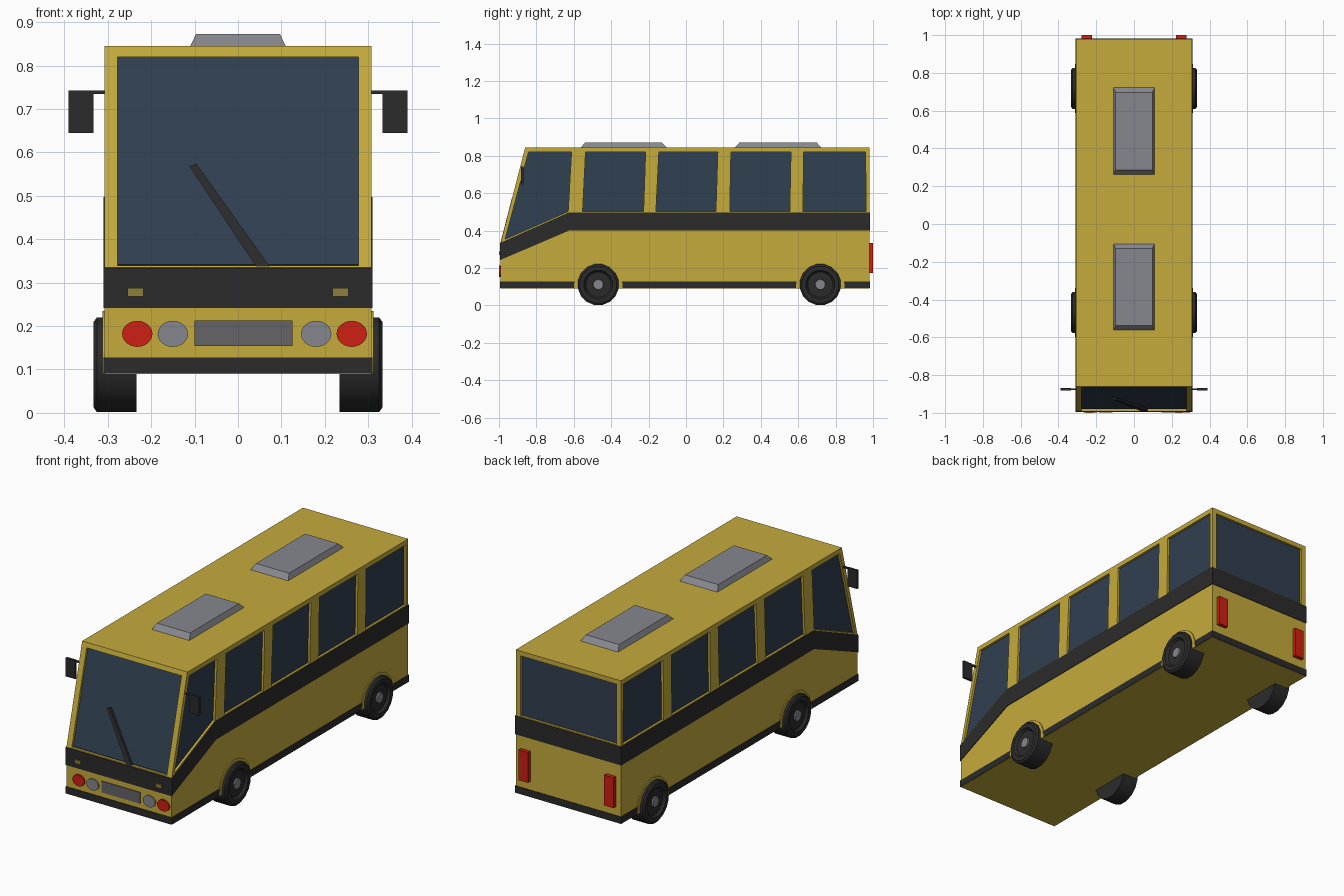
import bpy, bmesh, math
from mathutils import Matrix

if "Cube" in bpy.data.objects:
    bpy.data.objects.remove(bpy.data.objects["Cube"])


def material(name, r, g, b):
    m = bpy.data.materials.new(name)
    m.diffuse_color = (r, g, b, 1)
    m.use_nodes = True
    m.node_tree.nodes["Principled BSDF"].inputs["Base Color"].default_value = m.diffuse_color
    return m


YELLOW = material("yellow_paint", 0.56, 0.41, 0.045)
BLACK = material("black_trim", 0.024, 0.024, 0.024)
GLASS = material("dark_blue_glass", 0.03, 0.05, 0.082)
GREY = material("light_grey", 0.24, 0.245, 0.27)
RED = material("red_lamp", 0.62, 0.014, 0.006)
AMBER = material("dull_amber", 0.27, 0.21, 0.045)
GRILLE = material("grille_grey", 0.13, 0.125, 0.135)


def finish(name, bm, mat):
    bmesh.ops.recalc_face_normals(bm, faces=bm.faces)
    me = bpy.data.meshes.new(name)
    bm.to_mesh(me)
    bm.free()
    me.materials.append(mat)
    ob = bpy.data.objects.new(name, me)
    bpy.context.collection.objects.link(ob)
    return ob


def loft(name, ring_a, ring_b, mat):
    """Closed solid between two matching rings of points."""
    bm = bmesh.new()
    a = [bm.verts.new(p) for p in ring_a]
    b = [bm.verts.new(p) for p in ring_b]
    n = len(a)
    bm.faces.new(a)
    bm.faces.new(b[::-1])
    for i in range(n):
        j = (i + 1) % n
        bm.faces.new((a[i], b[i], b[j], a[j]))
    return finish(name, bm, mat)


def prism(name, yz, x0, x1, mat):
    return loft(name, [(x0, y, z) for y, z in yz], [(x1, y, z) for y, z in yz], mat)


def box(name, x0, x1, y0, y1, z0, z1, mat):
    return prism(name, [(y0, z0), (y1, z0), (y1, z1), (y0, z1)], x0, x1, mat)


def front(z):
    """y of the sloping windscreen plane at height z."""
    return -0.991 + (z - 0.335) * 0.131 / 0.51


W = 0.307

# Body shell, with the windows cut out of it
body = prism("body", [(-0.991, 0.09), (-0.991, 0.335), (-0.86, 0.845),
                      (0.98, 0.845), (0.98, 0.09)], -W, W, YELLOW)
windows = [[(-0.967, 0.354), (-0.842, 0.82), (-0.612, 0.82), (-0.63, 0.502)]]
for b0, b1, t0, t1 in [(-0.553, -0.227, -0.537, -0.216), (-0.161, 0.160, -0.145, 0.170),
                       (0.234, 0.555, 0.240, 0.561), (0.625, 0.963, 0.629, 0.960)]:
    windows.append([(b0, 0.502), (b1, 0.502), (t1, 0.82), (t0, 0.82)])
cutters = [prism("window_cutter", w, -0.4, 0.4, YELLOW) for w in windows]
lo, hi = 0.34, 0.82
cutters.append(prism("windscreen_cutter", [(front(lo) - 0.05, lo), (front(lo) + 0.02, lo),
                                           (front(hi) + 0.02, hi), (front(hi) - 0.05, hi)],
                     -0.277, 0.277, YELLOW))
cutters.append(box("rear_window_cutter", -0.28, 0.28, 0.96, 1.1, 0.502, 0.82, YELLOW))
bpy.context.view_layer.objects.active = body
for c in cutters:
    mod = body.modifiers.new("cut", 'BOOLEAN')
    mod.operation = 'DIFFERENCE'
    mod.solver = 'EXACT'
    mod.object = c
    bpy.ops.object.modifier_apply(modifier=mod.name)
    bpy.data.objects.remove(c)

# Glass core showing through every window opening
prism("window_glass", [(front(0.3) + 0.013, 0.3), (front(0.83) + 0.013, 0.83),
                       (0.968, 0.83), (0.968, 0.3)], -W + 0.012, W - 0.012, GLASS)

# Black waist band and skirt, wrapping all round
prism("waist_band", [(-0.994, 0.242), (-0.994, 0.334), (-0.625, 0.497),
                     (0.983, 0.497), (0.983, 0.40), (-0.625, 0.40)], -W - 0.003, W + 0.003, BLACK)
box("skirt", -W - 0.003, W + 0.003, -0.994, 0.983, 0.092, 0.128, BLACK)

# Roof hatches
for name, y0, y1 in (("front_roof_hatch", -0.567, -0.1), ("rear_roof_hatch", 0.257, 0.727)):
    def rect(x, a, b, z):
        return [(-x, a, z), (x, a, z), (x, b, z), (-x, b, z)]
    loft(name, rect(0.112, y0, y1, 0.84), rect(0.097, y0 + 0.03, y1 - 0.03, 0.872), GREY)


# Wheels: lathed tyre with dished face, grey hub, yellow arch lip
def lathe(name, profile, side, y, z, mat, n=16):
    bm = bmesh.new()
    rings = []
    for x, r in profile:
        rings.append([bm.verts.new((side * x, y + r * math.cos(2 * math.pi * (i + 0.5) / n),
                                    z + r * math.sin(2 * math.pi * (i + 0.5) / n)))
                      for i in range(n)])
    for a, b in zip(rings, rings[1:]):
        for i in range(n):
            j = (i + 1) % n
            bm.faces.new((a[i], a[j], b[j], b[i]))
    bm.faces.new(rings[0])
    bm.faces.new(rings[-1])
    ob = finish(name, bm, mat)
    bpy.ops.object.select_all(action='DESELECT')
    ob.select_set(True)
    bpy.context.view_layer.objects.active = ob
    bpy.ops.object.shade_smooth_by_angle(angle=math.radians(30))
    return ob


for side, s in (("right", 1), ("left", -1)):
    for end, y in (("front", -0.469), ("rear", 0.718)):
        tag = end + "_" + side
        lathe(tag + "_tyre", [(0.234, 0.111), (0.325, 0.111), (0.333, 0.1), (0.333, 0.078),
                              (0.32, 0.068)], s, y, 0.111, BLACK)
        lathe(tag + "_hub", [(0.315, 0.03), (0.327, 0.027)], s, y, 0.111, GREY, 10)
        arc = [(y + 0.13 * math.cos(math.pi * i / 12), 0.105 + 0.13 * math.sin(math.pi * i / 12))
               for i in range(13)]
        arc = [(y + 0.13, 0.091)] + arc + [(y - 0.13, 0.091)]
        prism(tag + "_arch", arc, s * 0.29, s * 0.312, YELLOW)

    # Mirrors on short arms
    xs = sorted((s * 0.333, s * 0.39))
    box(side + "_mirror", *xs, -0.881, -0.868, 0.645, 0.742, BLACK)
    xs = sorted((s * 0.29, s * 0.34))
    box(side + "_mirror_arm", *xs, -0.879, -0.87, 0.734, 0.742, BLACK)

    # Tail lamps
    xs = sorted((s * 0.222, s * 0.277))
    box(side + "_tail_lamp", *xs, 0.97, 1.0, 0.173, 0.333, RED)

    # Front lamps (the set sits slightly off centre) and indicators
    for name, d, mat in (("_red_lamp", 0.247, RED), ("_headlamp", 0.165, GREY)):
        def oval(y):
            return [(0.015 + s * d + 0.035 * math.cos(math.pi * i / 12), y,
                     0.182 + 0.03 * math.sin(math.pi * i / 12)) for i in range(24)]
        loft(side + name, oval(-0.985), oval(-0.999), mat)
    xs = sorted((s * 0.218, s * 0.254))
    box(side + "_indicator", *xs, -0.99, -1.0, 0.268, 0.288, AMBER)

box("grille", -0.1, 0.125, -0.996, -0.985, 0.154, 0.213, GRILLE)

# Wiper lying on the windscreen
blade = [(0.042, 0.337), (0.073, 0.337), (-0.096, 0.574), (-0.112, 0.568)]
loft("wiper", [(x, front(z) - 0.001, z) for x, z in blade],
     [(x, front(z) + 0.014, z) for x, z in blade], BLACK)
